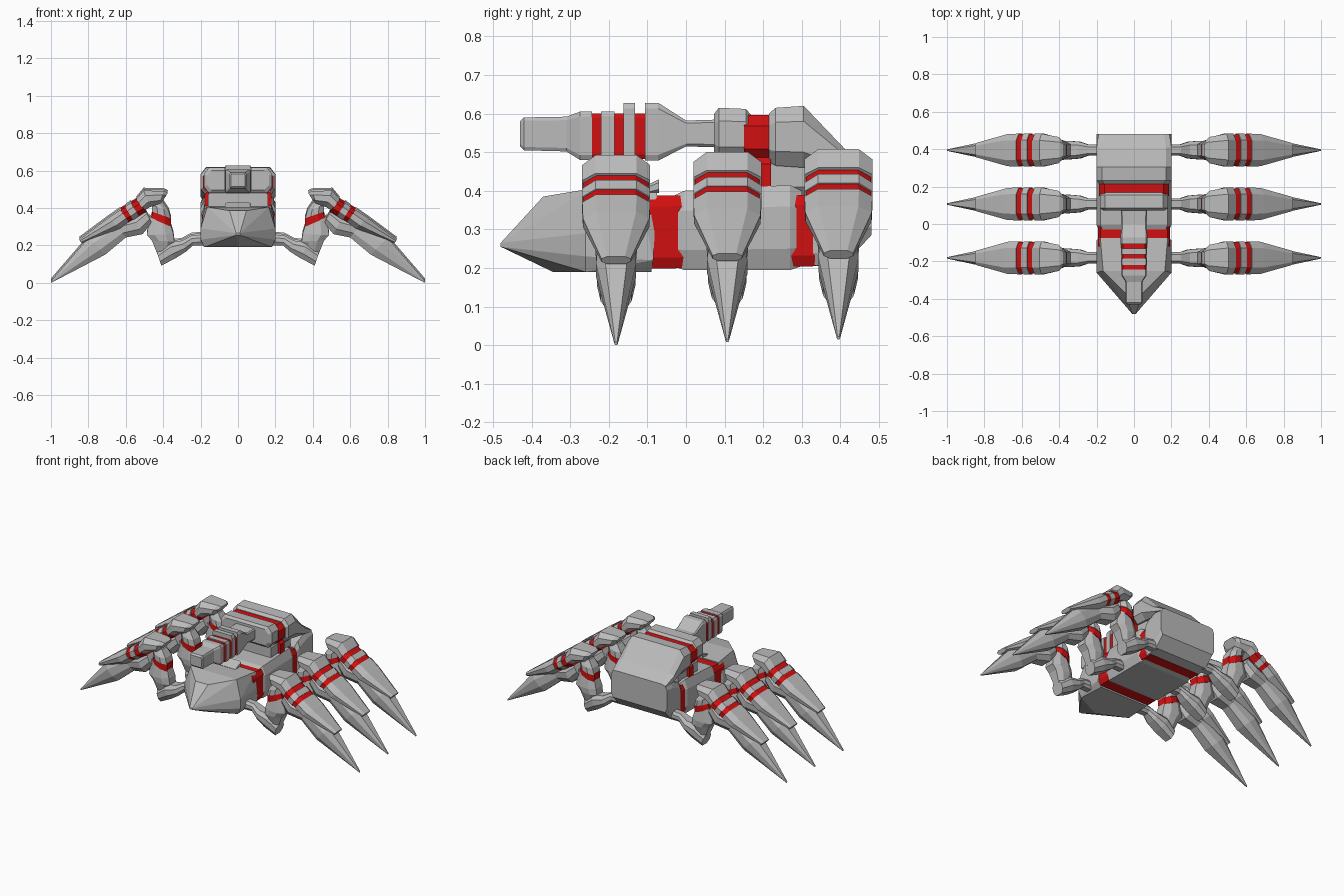
import bpy, bmesh
from mathutils import Vector as V


def material(name, rgb):
    m = bpy.data.materials.new(name)
    m.diffuse_color = (*rgb, 1)
    return m


GREY = material("hull grey", (0.5, 0.5, 0.5))
RED = material("trim red", (0.64, 0.005, 0.005))


def finish(name, bm, mat):
    bmesh.ops.recalc_face_normals(bm, faces=bm.faces)
    me = bpy.data.meshes.new(name)
    bm.to_mesh(me)
    bm.free()
    me.materials.append(mat)
    ob = bpy.data.objects.new(name, me)
    bpy.context.collection.objects.link(ob)
    return ob


def loft(name, sections, side, mat, c=0.6, k=0.3):
    """Skin chamfered rectangles; each section is (low point, high point, half width)."""
    bm = bmesh.new()
    shape = [(0, -c), (0, c), (k, 1), (1 - k, 1), (1, c), (1, -c), (1 - k, -1), (k, -1)]
    rings = [[bm.verts.new(lo.lerp(hi, t) + side * (s * w)) for t, s in shape]
             for lo, hi, w in sections]
    for a, b in zip(rings, rings[1:]):
        for i in range(8):
            j = (i + 1) % 8
            bm.faces.new((a[i], a[j], b[j], b[i]))
    bm.faces.new(rings[0])
    bm.faces.new(rings[-1])
    return finish(name, bm, mat)


def body(name, rows, mat=GREY, c=0.85, k=0.25):
    """Rows run front to back: y, bottom, top, half width."""
    return loft(name, [(V((0, y, b)), V((0, y, t)), w) for y, b, t, w in rows],
                V((1, 0, 0)), mat, c, k)


def limb(name, rows, y, dz, mat=GREY, c=0.6, k=0.3):
    """Rows run outward: low x, low z, high x, high z, half width; mirrored in x."""
    ob = loft(name, [(V((a, y, b + dz)), V((p, y, q + dz)), w) for a, b, p, q, w in rows],
              V((0, 1, 0)), mat, c, k)
    ob.modifiers.new("mirror", "MIRROR").use_mirror_merge = False
    return ob


# Wedge-shaped head
bm = bmesh.new()
for x, y, z in [(0.17, -0.09, 0.19), (0.18, -0.26, 0.19), (0, -0.345, 0.19),
                (0.2, -0.085, 0.22), (0.2, -0.26, 0.23), (0.01, -0.48, 0.255),
                (0.2, -0.1, 0.30), (0.2, -0.26, 0.29), (0.01, -0.48, 0.265),
                (0.18, -0.075, 0.395), (0.165, -0.25, 0.405), (0.045, -0.37, 0.385)]:
    for s in ((-1, 1) if x else (1,)):
        bm.verts.new((s * x, y, z))
bmesh.ops.convex_hull(bm, input=bm.verts[:])
bmesh.ops.dissolve_limit(bm, angle_limit=0.02, verts=bm.verts[:], edges=bm.edges[:])
finish("head", bm, GREY)
body("head_rear_plate", [(-0.13, 0.385, 0.4, 0.07), (-0.07, 0.395, 0.43, 0.07)])

# Hull with a red core showing in the gaps
body("hull_core", [(-0.12, 0.198, 0.388, 0.192), (0.36, 0.205, 0.39, 0.192)], RED, 0.93, 0.15)
body("middle_hull", [(-0.035, 0.205, 0.385, 0.185), (-0.005, 0.195, 0.4, 0.2),
                     (0.27, 0.195, 0.415, 0.2), (0.30, 0.205, 0.40, 0.185)], c=0.9)
body("rear_hull", [(0.325, 0.21, 0.40, 0.19), (0.345, 0.205, 0.43, 0.2),
                   (0.42, 0.22, 0.46, 0.2), (0.48, 0.285, 0.455, 0.2)], c=0.93, k=0.15)

# Turret
body("neck", [(0.11, 0.38, 0.5, 0.16), (0.31, 0.38, 0.5, 0.16)])
body("neck_band", [(0.18, 0.38, 0.5, 0.18), (0.22, 0.38, 0.5, 0.18)], RED)
body("turret_front", [(0.073, 0.495, 0.60, 0.165), (0.085, 0.48, 0.615, 0.183),
                      (0.155, 0.48, 0.612, 0.183), (0.17, 0.49, 0.595, 0.172)])
body("turret_band", [(0.15, 0.478, 0.597, 0.186), (0.24, 0.478, 0.597, 0.186)], RED)
body("turret_shell", [(0.215, 0.475, 0.60, 0.188), (0.232, 0.465, 0.615, 0.2),
                      (0.305, 0.46, 0.62, 0.2), (0.41, 0.445, 0.51, 0.2),
                      (0.48, 0.435, 0.462, 0.19)])

# Gun barrel with raised ribs over a red core
body("barrel_muzzle", [(-0.43, 0.515, 0.58, 0.038), (-0.42, 0.505, 0.59, 0.045),
                       (-0.31, 0.502, 0.592, 0.045), (-0.275, 0.48, 0.605, 0.068),
                       (-0.243, 0.48, 0.605, 0.068)], c=0.9, k=0.1)
body("barrel_core", [(-0.25, 0.482, 0.60, 0.066), (-0.09, 0.482, 0.60, 0.066)], RED, 0.9, 0.1)
for y0, y1, top in [(-0.22, -0.185, 0.606), (-0.162, -0.132, 0.628)]:
    body("barrel_rib", [(y0, 0.478, top, 0.07), (y1, 0.478, top, 0.07)], c=0.9, k=0.1)
body("barrel_root", [(-0.106, 0.478, 0.628, 0.072), (-0.072, 0.478, 0.628, 0.072),
                     (0.0, 0.515, 0.582, 0.068), (0.1, 0.512, 0.585, 0.072)], c=0.9, k=0.1)

# Three pairs of legs
LEG = [
    ("hip", GREY, [(0.17, 0.2, 0.17, 0.26, 0.03), (0.24, 0.2, 0.25, 0.252, 0.03),
                   (0.28, 0.165, 0.3, 0.225, 0.045), (0.335, 0.13, 0.375, 0.215, 0.05),
                   (0.41, 0.092, 0.435, 0.165, 0.04)]),
    ("strut", GREY, [(0.355, 0.195, 0.43, 0.15, 0.035), (0.34, 0.22, 0.46, 0.225, 0.052),
                     (0.345, 0.26, 0.487, 0.255, 0.055), (0.36, 0.31, 0.475, 0.35, 0.045)]),
    ("strut_band", RED, [(0.36, 0.30, 0.465, 0.345, 0.05), (0.358, 0.35, 0.455, 0.385, 0.05)]),
    ("strut_top", GREY, [(0.36, 0.345, 0.46, 0.38, 0.055), (0.37, 0.385, 0.46, 0.41, 0.055),
                         (0.40, 0.43, 0.5, 0.45, 0.04)]),
    ("knee_cap", GREY, [(0.40, 0.44, 0.375, 0.48, 0.05), (0.42, 0.42, 0.395, 0.49, 0.07),
                        (0.47, 0.405, 0.505, 0.493, 0.088), (0.50, 0.385, 0.545, 0.445, 0.088)]),
    ("armour_core", RED, [(0.49, 0.38, 0.54, 0.44, 0.084), (0.60, 0.315, 0.64, 0.38, 0.084)]),
    ("armour_rib", GREY, [(0.53, 0.355, 0.573, 0.428, 0.088), (0.56, 0.335, 0.603, 0.405, 0.088)]),
    ("armour_sheath", GREY, [(0.585, 0.325, 0.63, 0.39, 0.088), (0.63, 0.29, 0.695, 0.345, 0.086),
                             (0.835, 0.21, 0.85, 0.23, 0.038)]),
    ("claw", GREY, [(0.46, 0.32, 0.5, 0.39, 0.05), (0.51, 0.26, 0.56, 0.35, 0.06),
                    (0.60, 0.242, 0.66, 0.32, 0.045), (0.71, 0.15, 0.80, 0.24, 0.052),
                    (0.998, 0.0, 1.0, 0.008, 0.004)]),
]
for y, dz, place in [(-0.181, 0.0, "front"), (0.107, 0.008, "middle"), (0.395, 0.015, "rear")]:
    for part, mat, rows in LEG:
        limb(f"{place}_leg_{part}", rows, y, dz, mat)
